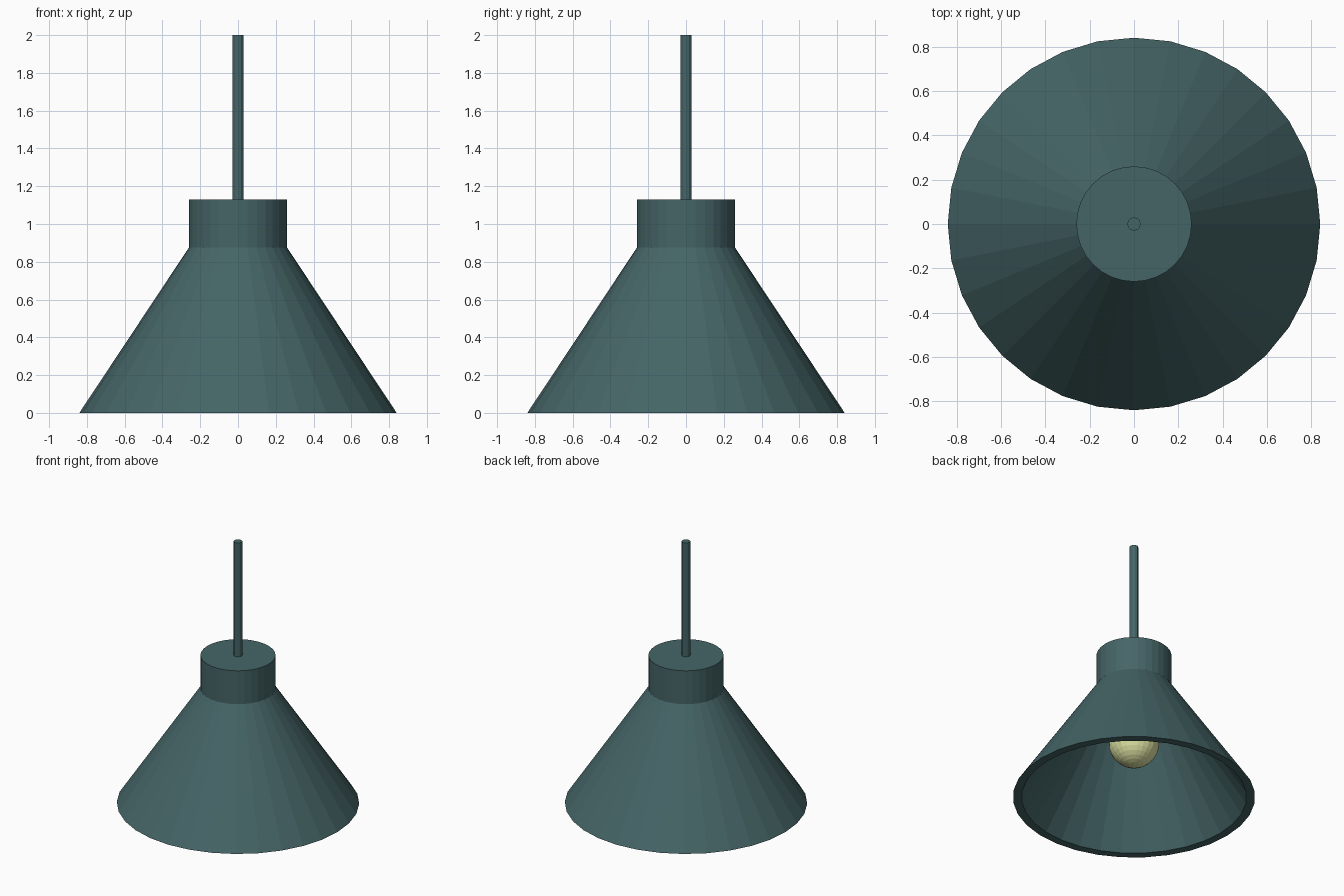
import bpy, bmesh
from math import cos, sin, tau

if "Cube" in bpy.data.objects:
    bpy.data.objects.remove(bpy.data.objects["Cube"])


def material(name, color):
    m = bpy.data.materials.new(name)
    m.diffuse_color = (*color, 1)
    m.use_nodes = True
    m.node_tree.nodes["Principled BSDF"].inputs["Base Color"].default_value = m.diffuse_color
    return m


TEAL = material("teal_metal", (0.06, 0.13, 0.135))
YELLOW = material("warm_glass", (0.72, 0.76, 0.36))


def finish(bm, name, mat):
    bmesh.ops.recalc_face_normals(bm, faces=bm.faces)
    me = bpy.data.meshes.new(name)
    bm.to_mesh(me)
    bm.free()
    me.materials.append(mat)
    ob = bpy.data.objects.new(name, me)
    bpy.context.collection.objects.link(ob)
    return ob


def lathe(name, profile, sides, mat, closed=False):
    """Spin (radius, z) points round z; open profiles get end caps."""
    bm = bmesh.new()
    rings = [[bm.verts.new((r * cos(tau * i / sides), r * sin(tau * i / sides), z))
              for i in range(sides)] for r, z in profile]
    pairs = list(zip(rings, rings[1:]))
    if closed:
        pairs.append((rings[-1], rings[0]))
    else:
        bm.faces.new(rings[0])
        bm.faces.new(rings[-1])
    for a, b in pairs:
        for i in range(sides):
            j = (i + 1) % sides
            bm.faces.new((a[i], a[j], b[j], b[i]))
    return finish(bm, name, mat)


# conical shade with a flat rim and an inner wall
lathe("shade", [(0.84, 0), (0.26, 0.875), (0.20, 0.875), (0.78, 0)], 32, TEAL, closed=True)

# cap on top of the shade
lathe("cap", [(0.26, 0.875), (0.26, 1.13)], 32, TEAL)

# hanging rod
lathe("rod", [(0.03, 1.12), (0.03, 2.0)], 12, TEAL)

# lamp holder between cap and bulb
lathe("bulb_holder", [(0.08, 0.57), (0.08, 0.88)], 16, TEAL)

# bulb
bm = bmesh.new()
bmesh.ops.create_uvsphere(bm, u_segments=24, v_segments=16, radius=0.175)
bmesh.ops.translate(bm, verts=bm.verts, vec=(0, 0, 0.43))
finish(bm, "bulb", YELLOW)
